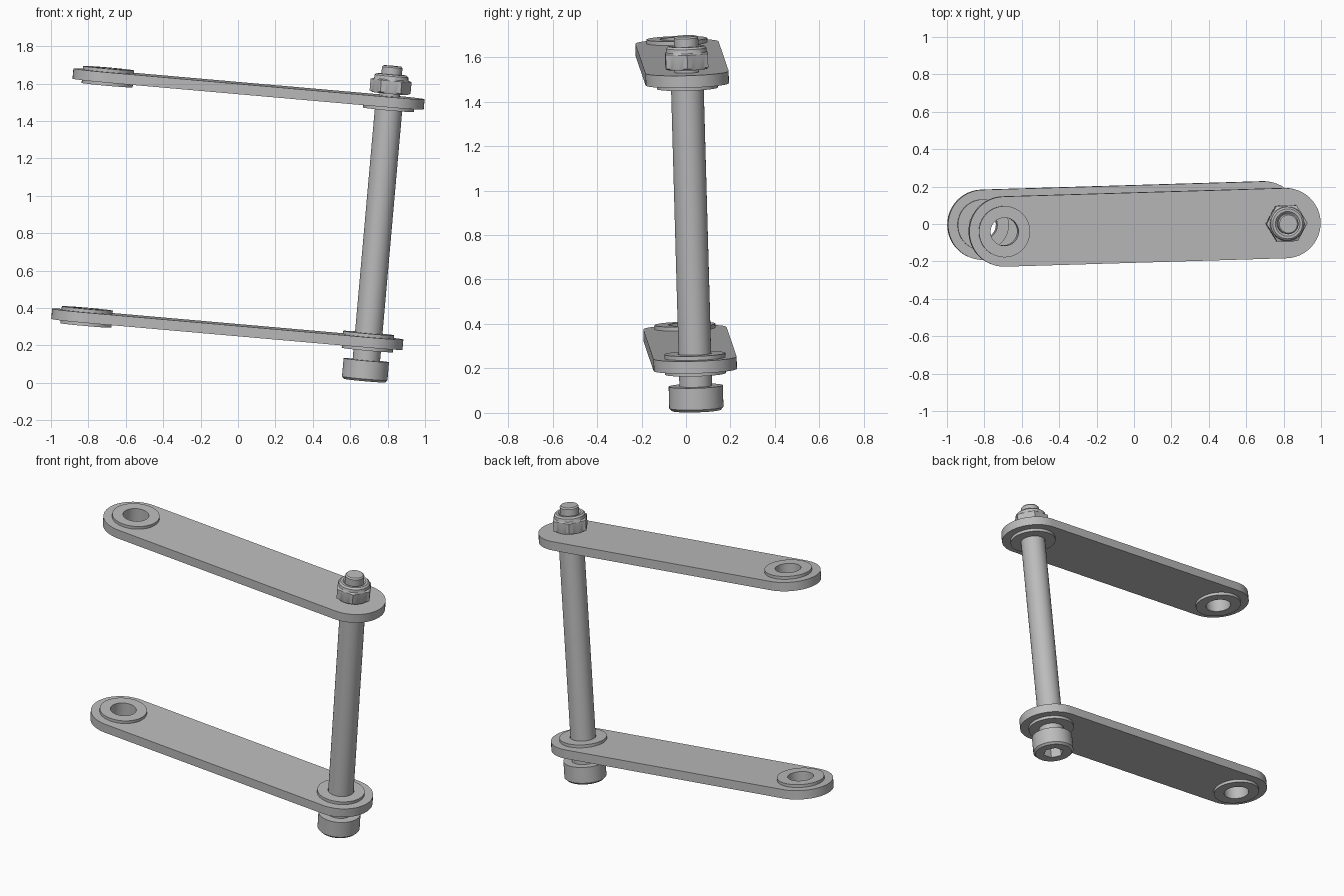
import bpy, bmesh
from math import cos, sin, pi, radians
from mathutils import Matrix, Vector

cube = bpy.data.objects.get("Cube")
if cube:
    bpy.data.objects.remove(cube, do_unlink=True)

# Single metal colour
metal = bpy.data.materials.new("grey_metal")
metal.use_nodes = True
GREY = (0.5, 0.5, 0.5, 1)
metal.diffuse_color = GREY
metal.node_tree.nodes["Principled BSDF"].inputs["Base Color"].default_value = GREY

# Tilted assembly frame: origin at the lower arm on the bolt axis
up = Vector((0.0885, -0.028, 1)).normalized()
along = Vector((1.505, 0.045, -0.13))
along = (along - up * along.dot(up)).normalized()
across = up.cross(along)
FRAME = Matrix((along, across, up)).transposed().to_4x4()
FRAME.translation = (0.695, 0.041, 0.221)

SEG = 48
LENGTH = 1.511       # eye to bolt
SPACING = 1.29       # lower arm to upper arm
HALF = 0.0275        # half arm thickness
END_R, HOLE_R, BOSS_R, BOSS_H = 0.1875, 0.075, 0.137, 0.018
THREAD_R = 0.055


def finish(name, bm, x=0, h=0):
    bmesh.ops.remove_doubles(bm, verts=bm.verts, dist=1e-5)
    bmesh.ops.recalc_face_normals(bm, faces=bm.faces)
    mesh = bpy.data.meshes.new(name)
    bm.to_mesh(mesh)
    bm.free()
    obj = bpy.data.objects.new(name, mesh)
    bpy.context.collection.objects.link(obj)
    mesh.materials.append(metal)
    obj.matrix_world = FRAME @ Matrix.Translation((x, 0, h))
    bpy.ops.object.select_all(action='DESELECT')
    obj.select_set(True)
    bpy.context.view_layer.objects.active = obj
    bpy.ops.object.shade_smooth_by_angle(angle=radians(30))
    return obj


def lathe(name, profile, x=0, h=0, closed=False):
    """Spin (radius, height[, 'hex']) points; hex points follow a hexagon."""
    bm = bmesh.new()
    rings = []
    for r, z, *shape in profile:
        ring = []
        for i in range(SEG):
            a = 2 * pi * i / SEG
            k = cos(pi / 6) / cos(a % (pi / 3) - pi / 6) if shape else 1
            ring.append(bm.verts.new((r * k * cos(a), r * k * sin(a), z)))
        rings.append(ring)
    pairs = list(zip(rings, rings[1:]))
    if closed:
        pairs.append((rings[-1], rings[0]))
    for a, b in pairs:
        for i in range(SEG):
            j = (i + 1) % SEG
            bm.faces.new((a[i], a[j], b[j], b[i]))
    return finish(name, bm, x, h)


def arc(cx, r, start, sweep, n):
    return [(cx + r * cos(start + sweep * i / n), r * sin(start + sweep * i / n))
            for i in range(n)]


def arm(name, h, bolt_hole):
    """Round-ended plate with a hole at each end."""
    curve = bpy.data.curves.new(name + "_outline", 'CURVE')
    curve.dimensions = '2D'
    curve.fill_mode = 'BOTH'
    curve.extrude = HALF
    half = SEG // 2
    outline = arc(0, END_R, -pi / 2, pi, half) + [(0, END_R)]
    outline += arc(-LENGTH, END_R, pi / 2, pi, half) + [(-LENGTH, -END_R)]
    for loop in (outline, arc(0, bolt_hole, 0, 2 * pi, SEG),
                 arc(-LENGTH, HOLE_R, 0, 2 * pi, SEG)):
        spline = curve.splines.new('POLY')
        spline.points.add(len(loop) - 1)
        for p, (x, y) in zip(spline.points, loop):
            p.co = (x, y, 0, 1)
        spline.use_cyclic_u = True
    temp = bpy.data.objects.new(name + "_outline", curve)
    mesh = bpy.data.meshes.new_from_object(temp)
    bm = bmesh.new()
    bm.from_mesh(mesh)
    bpy.data.objects.remove(temp)
    bpy.data.curves.remove(curve)
    bpy.data.meshes.remove(mesh)
    return finish(name, bm, 0, h)


def boss(name, x, h, side, inner=HOLE_R):
    """Thin raised ring on the upper (1) or lower (-1) face of an arm."""
    z0, z1 = side * HALF, side * (HALF + BOSS_H)
    lathe(name, [(inner, z0), (BOSS_R, z0), (BOSS_R, z1), (inner, z1)],
          x, h, closed=True)


# Arms and their raised rings
for level, h, hole in (("lower", 0, HOLE_R), ("upper", SPACING, THREAD_R)):
    arm(level + "_arm", h, hole)
    for face, side in (("top", 1), ("bottom", -1)):
        boss(f"{level}_eye_{face}_ring", -LENGTH, h, side)
        if (level, face) != ("upper", "top"):
            boss(f"{level}_bolt_{face}_ring", 0, h, side)

# Shoulder bolt: socket head, shoulder and threaded tip
HEAD_R, SHANK_R = 0.122, 0.0735
lathe("shoulder_bolt", [
    (0, -0.14), (0.062, -0.14, "hex"), (0.062, -0.21, "hex"),
    (HEAD_R - 0.012, -0.21), (HEAD_R, -0.198), (HEAD_R, -0.1),
    (SHANK_R, -0.1), (SHANK_R, SPACING - HALF),
    (THREAD_R, SPACING - HALF), (THREAD_R, SPACING + 0.182),
    (THREAD_R - 0.007, SPACING + 0.19), (0, SPACING + 0.19)])

# Locking nut: hexagon with a round collar
lathe("lock_nut", [
    (THREAD_R, 0.042), (0.094, 0.042), (0.11, 0.05, "hex"),
    (0.11, 0.112, "hex"), (0.092, 0.118), (0.09, 0.136),
    (0.08, 0.145), (0.066, 0.145), (THREAD_R, 0.135)],
    0, SPACING, closed=True)
